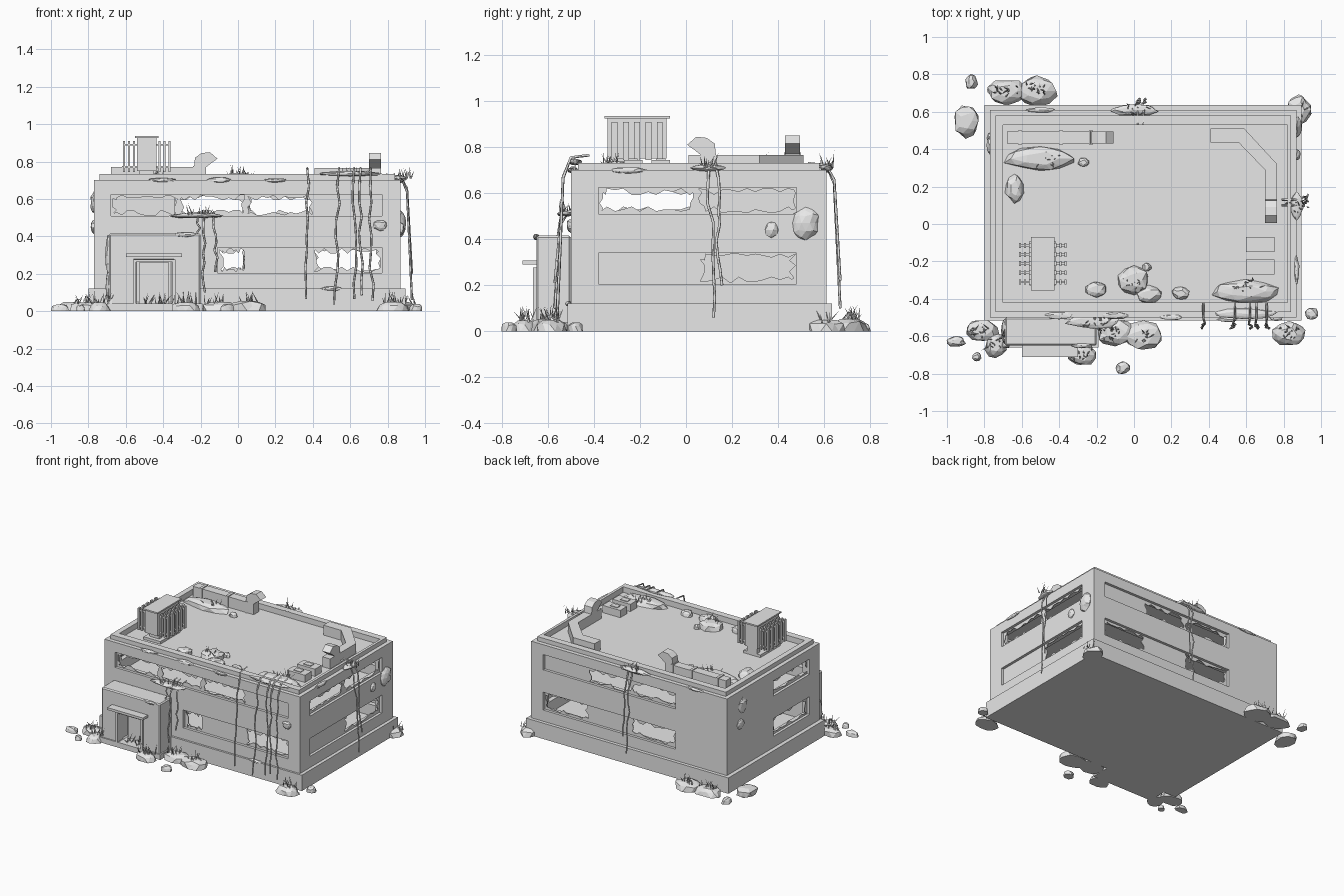
import bpy, bmesh, math, random
from mathutils import Vector, Matrix

random.seed(4)
if "Cube" in bpy.data.objects:
    bpy.data.objects.remove(bpy.data.objects["Cube"])

grey = bpy.data.materials.new("concrete_grey")
grey.use_nodes = True
grey.diffuse_color = (0.8, 0.8, 0.8, 1)
grey.node_tree.nodes["Principled BSDF"].inputs["Base Color"].default_value = grey.diffuse_color


def add(name, data):
    data.materials.append(grey)
    ob = bpy.data.objects.new(name, data)
    bpy.context.scene.collection.objects.link(ob)
    return ob


def finish(name, bm):
    bmesh.ops.recalc_face_normals(bm, faces=bm.faces)
    mesh = bpy.data.meshes.new(name)
    bm.to_mesh(mesh)
    bm.free()
    return add(name, mesh)


def add_box(bm, xs, ys, zs):
    mid = Vector([(a + b) / 2 for a, b in (xs, ys, zs)])
    size = Matrix.Diagonal([abs(b - a) for a, b in (xs, ys, zs)] + [1])
    bmesh.ops.create_cube(bm, size=1, matrix=Matrix.Translation(mid) @ size)


def box(name, xs, ys, zs):
    bm = bmesh.new()
    add_box(bm, xs, ys, zs)
    return finish(name, bm)


def cut(ob, xs, ys, zs):
    cutter = box("cutter", xs, ys, zs)
    mod = ob.modifiers.new("cut", "BOOLEAN")
    mod.operation, mod.solver, mod.object = "DIFFERENCE", "EXACT", cutter
    graph = bpy.context.evaluated_depsgraph_get()
    mesh = bpy.data.meshes.new_from_object(ob.evaluated_get(graph))
    ob.modifiers.clear()
    ob.data = mesh
    bpy.data.objects.remove(cutter)


def prism(name, outline, place, depth):
    """Extrude a 2D outline along the vector depth."""
    bm = bmesh.new()
    face = bm.faces.new([bm.verts.new(place(u, v)) for u, v in outline])
    new = bmesh.ops.extrude_face_region(bm, geom=[face])["geom"]
    bmesh.ops.translate(bm, vec=depth, verts=[g for g in new if isinstance(g, bmesh.types.BMVert)])
    return finish(name, bm)


# Building shell
W, E, S, N = -0.77, 0.87, -0.5, 0.61
box("foundation", (W - 0.03, E + 0.025), (S - 0.015, N + 0.025), (0, 0.12))
walls = box("walls", (W, E), (S, N), (0.12, 0.7))
cut(walls, (W + 0.06, E - 0.06), (S + 0.06, N - 0.06), (0.1, 0.64))
parapet = box("parapet", (W + 0.03, E - 0.03), (S + 0.03, N - 0.03), (0.7, 0.732))
for part in (walls, parapet):
    cut(part, (W + 0.07, E - 0.05), (S + 0.08, N - 0.08), (0.69, 0.8))
box("upper_floor", (W + 0.03, E - 0.03), (S + 0.03, N - 0.03), (0.4, 0.43))


# Window strips with closed (c) and broken open (o) panes
def pane(name, place, a, b, low, high, state):
    if state == "c":
        outline = [(a, low), (b, low), (b, high), (a, high)]
        return prism(name, outline, place, place(0, 0, 0.01) - place(0, 0))
    rim = [(a + (b - a) * i / 12, low) for i in range(12)]
    rim += [(b, low + (high - low) * i / 5) for i in range(5)]
    rim += [(a + b - u, low + high - v) for u, v in rim]
    bm = bmesh.new()
    outer = [bm.verts.new(place(u, v)) for u, v in rim]
    inner = []
    for u, v in rim:
        d = random.choice((0.005, 0.012, 0.02, 0.032))
        inner.append(bm.verts.new(place(min(max(u, a + d), b - d), min(max(v, low + d), high - d))))
    for i in range(len(rim)):
        j = (i + 1) % len(rim)
        bm.faces.new((outer[i], outer[j], inner[j], inner[i]))
    glass = finish(name, bm)
    glass.modifiers.new("thickness", "SOLIDIFY").thickness = 0.006


UP, LOW = (0.51, 0.625), (0.205, 0.34)
strips = [
    ("front", UP, (-0.68, -0.32, 0.04, 0.4, 0.77), "oooc"),
    ("front", LOW, (-0.11, 0.04, 0.4, 0.77), "oco"),
    ("back", UP, (-0.34, 0.04, 0.4, 0.77), "ooc"),
    ("back", LOW, (-0.34, 0.04, 0.4, 0.77), "oco"),
    ("right", UP, (-0.38, 0.05, 0.48), "oo"),
    ("right", LOW, (-0.38, 0.05, 0.48), "co"),
    ("left", UP, (-0.38, 0.05), "o"),
    ("left", LOW, (-0.38, 0.05), "o"),
]
faces = {"front": (S, 1), "back": (N, -1), "right": (E, -1), "left": (W, 1)}
for side, zs, edges, states in strips:
    d, inward = faces[side]
    span, reach = (edges[0], edges[-1]), (d - 0.1, d + 0.1)
    along_x = side in ("front", "back")
    cut(walls, *((span, reach) if along_x else (reach, span)), zs)

    def place(u, v, depth=0, d=d, inward=inward, along_x=along_x):
        t = d + inward * (0.02 + depth)
        return Vector((u, t, v) if along_x else (t, u, v))
    for i, state in enumerate(states):
        pane(side + "_window_pane", place, edges[i], edges[i + 1], *zs, state)

# Entrance block with doorway and awning
porch = box("entrance_block", (-0.69, -0.2), (-0.65, S), (0, 0.415))
cut(porch, (-0.55, -0.35), (-0.8, S - 0.03), (0.04, 0.27))
bevel = porch.modifiers.new("worn_edges", "BEVEL")
bevel.width, bevel.segments = 0.008, 1
box("entrance_plinth", (-0.7, -0.19), (-0.66, S), (0, 0.04))
box("awning", (-0.6, -0.3), (-0.71, -0.64), (0.29, 0.308))
for x in (-0.56, -0.35):
    box("door_jamb", (x, x + 0.015), (-0.665, -0.6), (0.04, 0.275))
box("door_lintel", (-0.56, -0.335), (-0.665, -0.6), (0.262, 0.277))
box("door_leaf", (-0.53, -0.37), (-0.56, -0.55), (0.04, 0.26))

# Cooling unit with fin banks on both sides
box("cooler_base", (-0.56, -0.42), (-0.33, -0.09), (0.69, 0.71))
box("cooler_body", (-0.54, -0.435), (-0.34, -0.085), (0.75, 0.925))
box("cooler_lid", (-0.55, -0.425), (-0.355, -0.07), (0.925, 0.936))
for y in (-0.3, -0.13):
    box("cooler_foot", (-0.53, -0.45), (y, y + 0.04), (0.7, 0.76))
bm = bmesh.new()
for side in (-1, 1):
    for k in range(5):
        y = -0.31 + k * 0.049
        for r in (0.068, 0.095, 0.122):
            x = -0.488 + side * r
            add_box(bm, (x - 0.006, x + 0.006), (y - 0.013, y + 0.013), (0.745, 0.91))
        for z in (0.765, 0.885):
            add_box(bm, (-0.488, -0.488 + side * 0.122), (y - 0.006, y + 0.006), (z, z + 0.01))
finish("cooler_fins", bm)

# Roof ducts, curved hoods and vent boxes
box("straight_duct", (-0.68, -0.17), (0.43, 0.495), (0.69, 0.77))
for x in (-0.62, -0.4, -0.24):
    box("duct_collar", (x, x + 0.02), (0.425, 0.5), (0.69, 0.776))
bend = [(0.41, 0.435), (0.56, 0.435), (0.7, 0.29), (0.7, 0.01),
        (0.765, 0.01), (0.765, 0.32), (0.59, 0.51), (0.41, 0.51)]
prism("bent_duct", bend, lambda u, v: Vector((u, v, 0.69)), Vector((0, 0, 0.075)))
hood = [(0, 0), (0.005, 0.05), (0.04, 0.075), (0.085, 0.08), (0.125, 0.045), (0.09, 0.02), (0.065, 0)]
prism("straight_duct_hood", hood, lambda u, v: Vector((u - 0.235, 0.43, v + 0.77)), Vector((0, 0.065, 0)))
prism("bent_duct_hood", hood, lambda u, v: Vector((0.7, 0.13 - u, v + 0.765)), Vector((0.065, 0, 0)))
for y in (-0.15, -0.27):
    box("vent_box", (0.6, 0.75), (y, y + 0.08), (0.69, 0.745))
    box("vent_lid", (0.64, 0.7), (y + 0.02, y + 0.06), (0.745, 0.75))


# Faceted rocks, flattened above and below
def rock(name, x, y, z, rx, ry, h, whole=False):
    bm = bmesh.new()
    bmesh.ops.create_icosphere(bm, subdivisions=2, radius=1)
    for v in bm.verts:
        c = v.co * random.uniform(0.82, 1.1)
        if not whole:
            c.z = min(max(c.z, 0), 0.7) / 0.7
        v.co = (x + c.x * rx, y + c.y * ry, z + c.z * h)
    if not whole:
        bmesh.ops.remove_doubles(bm, verts=bm.verts, dist=0.0005)
    finish(name, bm)


ground_rocks = [
    (-0.87, 0.76, 0.035, 0.04), (-0.9, 0.55, 0.07, 0.09), (-0.68, 0.71, 0.11, 0.07),
    (-0.52, 0.71, 0.11, 0.08), (0.88, 0.61, 0.07, 0.08), (0.95, -0.48, 0.04, 0.035),
    (0.83, -0.59, 0.09, 0.07), (-0.06, -0.77, 0.04, 0.035), (-0.1, -0.58, 0.11, 0.07),
    (0.05, -0.6, 0.11, 0.08), (-0.28, -0.7, 0.08, 0.06), (-0.81, -0.57, 0.09, 0.06),
    (-0.74, -0.65, 0.06, 0.07), (-0.95, -0.63, 0.05, 0.03), (-0.84, -0.71, 0.025, 0.025),
]
for x, y, rx, ry in ground_rocks:
    rock("ground_rock", x, y, 0, rx, ry, 0.025 + 0.35 * min(rx, ry))
roof_rocks = [
    (-0.5, 0.35, 0.19, 0.07), (-0.64, 0.19, 0.05, 0.075), (-0.27, 0.33, 0.03, 0.025),
    (-0.2, -0.35, 0.06, 0.045), (0, -0.3, 0.09, 0.08), (0.08, -0.38, 0.07, 0.05),
    (0.07, -0.23, 0.025, 0.025), (0.25, -0.37, 0.05, 0.035), (0.6, -0.36, 0.18, 0.06),
]
for x, y, rx, ry in roof_rocks:
    rock("roof_rock", x, y, 0.69, rx, ry, 0.02 + 0.35 * min(rx, ry))

# Stones and moss clumps clinging to the walls
wall_stones = [
    (E, 0.52, 0.47, 0.03, 0.06, 0.07), (E, 0.37, 0.44, 0.02, 0.03, 0.035),
    (0.76, S, 0.46, 0.04, 0.02, 0.03), (W, 0.42, 0.58, 0.02, 0.05, 0.06),
    (W, 0.45, 0.45, 0.02, 0.04, 0.04), (-0.69, -0.56, 0.3, 0.02, 0.05, 0.12),
    (-0.69, -0.6, 0.13, 0.02, 0.04, 0.09), (0.87, 0.1, 0.71, 0.035, 0.08, 0.016),
    (0, 0.61, 0.71, 0.13, 0.03, 0.018), (-0.22, -0.52, 0.51, 0.15, 0.04, 0.014),
    (0.6, -0.48, 0.735, 0.17, 0.03, 0.014), (-0.1, -0.49, 0.7, 0.07, 0.02, 0.016),
    (-0.4, -0.49, 0.7, 0.08, 0.02, 0.013), (0.2, -0.5, 0.7, 0.06, 0.016, 0.012),
    (E, -0.25, 0.7, 0.014, 0.08, 0.014), (-0.5, N, 0.7, 0.08, 0.014, 0.012),
    (0.5, S - 0.01, 0.12, 0.06, 0.016, 0.012), (-0.28, -0.65, 0.41, 0.06, 0.014, 0.014),
]
for spec in wall_stones:
    rock("wall_stone", *spec, whole=True)


# Hanging vines
def vine(x, y, top, out, length, lean):
    curve = bpy.data.curves.new("vine", "CURVE")
    curve.dimensions = "3D"
    curve.bevel_depth, curve.bevel_resolution, curve.use_fill_caps = 0.006, 0, True
    line = curve.splines.new("POLY")
    out = Vector(out)
    across = Vector((out.y, out.x, 0))
    start = Vector((x, y, top))
    pts = [start - out * 0.08 + Vector((0, 0, 0.01)), start]
    for i in range(1, 9):
        t = i / 8
        pts.append(start + out * (0.03 + 0.03 * t) + across * (lean * t + random.uniform(-0.012, 0.012))
                   - Vector((0, 0, length * t)))
    line.points.add(len(pts) - 1)
    for p, co in zip(line.points, pts):
        p.co = (*co, 1)
    add("vine", curve)


for x, length in ((0.37, 0.69), (0.54, 0.72), (0.62, 0.69), (0.655, 0.67), (0.71, 0.7)):
    vine(x, S, 0.755, (0, -1, 0), length, random.uniform(-0.01, 0.02))
for x, length in ((-0.21, 0.2), (-0.18, 0.42), (-0.13, 0.31)):
    vine(x, S - 0.01, 0.52, (0, -1, 0), length, random.uniform(-0.03, 0.01))
for y, length in ((0.1, 0.66), (0.13, 0.52)):
    vine(E, y, 0.72, (1, 0, 0), length, 0.02)
for x, length in ((0.02, 0.62), (0.05, 0.5)):
    vine(x, N, 0.72, (0, 1, 0), length, 0.01)

# Grass tufts
tufts = [
    (-0.68, 0.71, 0.05), (-0.52, 0.72, 0.05), (-0.82, -0.57, 0.04), (-0.73, -0.64, 0.04),
    (-0.28, -0.7, 0.04), (-0.12, -0.59, 0.04), (0.06, -0.6, 0.04), (0.83, -0.58, 0.04),
    (0.89, 0.61, 0.04), (-0.45, 0.35, 0.71), (0, -0.32, 0.71), (0.6, -0.33, 0.71),
    (-0.44, -0.6, 0.04), (-0.21, -0.52, 0.51), (0.87, 0.1, 0.71), (0.01, 0.61, 0.71),
]
for x, y, z in tufts:
    bm = bmesh.new()
    for _ in range(14):
        size = random.uniform(0.03, 0.08)
        spot = Vector((x + random.uniform(-0.06, 0.06), y + random.uniform(-0.03, 0.03), z))
        tilt = Matrix.Rotation(random.uniform(0, math.tau), 4, "Z") @ Matrix.Rotation(random.uniform(0.1, 0.8), 4, "X")
        bmesh.ops.create_cone(bm, segments=3, radius1=0.005, radius2=0, depth=size, cap_ends=True,
                              matrix=Matrix.Translation(spot) @ tilt @ Matrix.Translation((0, 0, size / 2)))
    finish("grass_tuft", bm)
